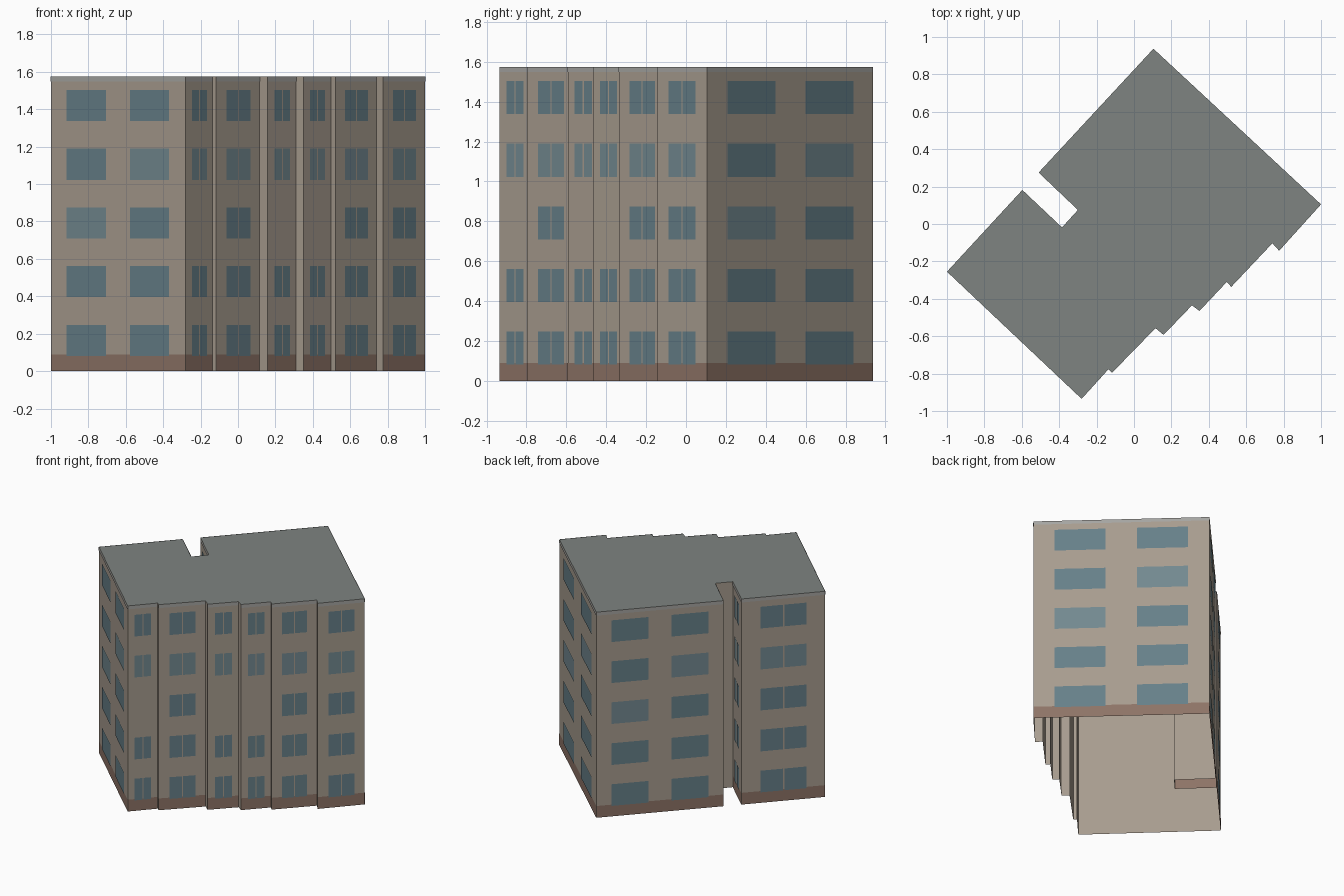
import bpy, bmesh
from mathutils import Vector

if "Cube" in bpy.data.objects:
    bpy.data.objects.remove(bpy.data.objects["Cube"])

H, FLOORS = 1.575, 5
STOREY = 0.314

# Footprint, counter-clockwise from the left corner
PLAN = [(-1.0, -0.255), (-0.28, -0.935),
        (-0.137, -0.777), (-0.117, -0.795), (0.115, -0.557), (0.158, -0.593),
        (0.31, -0.435), (0.35, -0.465), (0.496, -0.31), (0.52, -0.336),
        (0.74, -0.103), (0.776, -0.143), (1.0, 0.105),
        (0.104, 0.937), (-0.51, 0.275), (-0.30, 0.075), (-0.385, -0.018),
        (-0.597, 0.182)]
BLANK_THIRD = {1, 5, 7}      # stair bays without a third-floor window


def material(name, r, g, b):
    m = bpy.data.materials.new(name)
    m.diffuse_color = (r, g, b, 1)
    m.use_nodes = True
    m.node_tree.nodes["Principled BSDF"].inputs["Base Color"].default_value = m.diffuse_color
    return m


WALL = material("wall_tan", 0.39, 0.335, 0.275)
ROOF = material("roof_grey", 0.21, 0.23, 0.22)
BASE = material("base_brown", 0.27, 0.175, 0.135)
TRIM = material("trim_grey", 0.38, 0.375, 0.36)
GLASS = material("glass", 0.135, 0.215, 0.25)
GLASS_LIGHT = material("glass_light", 0.17, 0.25, 0.28)


def finish(name, bm, mats):
    me = bpy.data.meshes.new(name)
    bm.to_mesh(me)
    bm.free()
    for m in mats:
        me.materials.append(m)
    ob = bpy.data.objects.new(name, me)
    bpy.context.collection.objects.link(ob)
    return ob


def panel(bm, p, q, f0, f1, z0, z1, off, mat=0):
    """Upright rectangle just proud of wall p-q, between fractions f0 and f1."""
    p, q = Vector((*p, 0)), Vector((*q, 0))
    d = q - p
    n = Vector((d.y, -d.x, 0)).normalized() * off
    a, b = p + d * f0 + n, p + d * f1 + n
    up0, up1 = Vector((0, 0, z0)), Vector((0, 0, z1))
    face = bm.faces.new([bm.verts.new(v) for v in (a + up0, b + up0, b + up1, a + up1)])
    face.material_index = mat


# Building shell: walls around the footprint, flat grey roof, open underside
bm = bmesh.new()
low = [bm.verts.new((x, y, 0)) for x, y in PLAN]
top = [bm.verts.new((x, y, H)) for x, y in PLAN]
bm.faces.new(top).material_index = 1
for i in range(len(PLAN)):
    j = (i + 1) % len(PLAN)
    bm.faces.new((low[i], low[j], top[j], top[i]))
finish("building_shell", bm, [WALL, ROOF])

# Base band, roof trim and windows on every wall except the narrow returns
base, trim, win = bmesh.new(), bmesh.new(), bmesh.new()
for i, p in enumerate(PLAN):
    q = PLAN[(i + 1) % len(PLAN)]
    length = (Vector(q) - Vector(p)).length
    if length < 0.16:
        continue
    panel(base, p, q, 0, 1, 0, 0.09, 0.001)
    panel(trim, p, q, 0, 1, H - 0.026, H, 0.002)
    wide = length > 0.7
    gap = 0.004 / length       # half the mullion between paired panes
    spans = [(0.12, 0.41), (0.59, 0.88)] if wide else [(0.23, 0.505 - gap), (0.505 + gap, 0.78)]
    for k in range(FLOORS):
        if k == 2 and i in BLANK_THIRD:
            continue
        z = 0.081 + k * STOREY
        for s, (f0, f1) in enumerate(spans):
            light = (k == 3 and s == 1) or (k == 2 and s == 0) if wide else k == 3
            panel(win, p, q, f0, f1, z, z + 0.166, 0.003, int(light))
finish("base_band", base, [BASE])
finish("roof_trim", trim, [TRIM])
finish("windows", win, [GLASS, GLASS_LIGHT])
